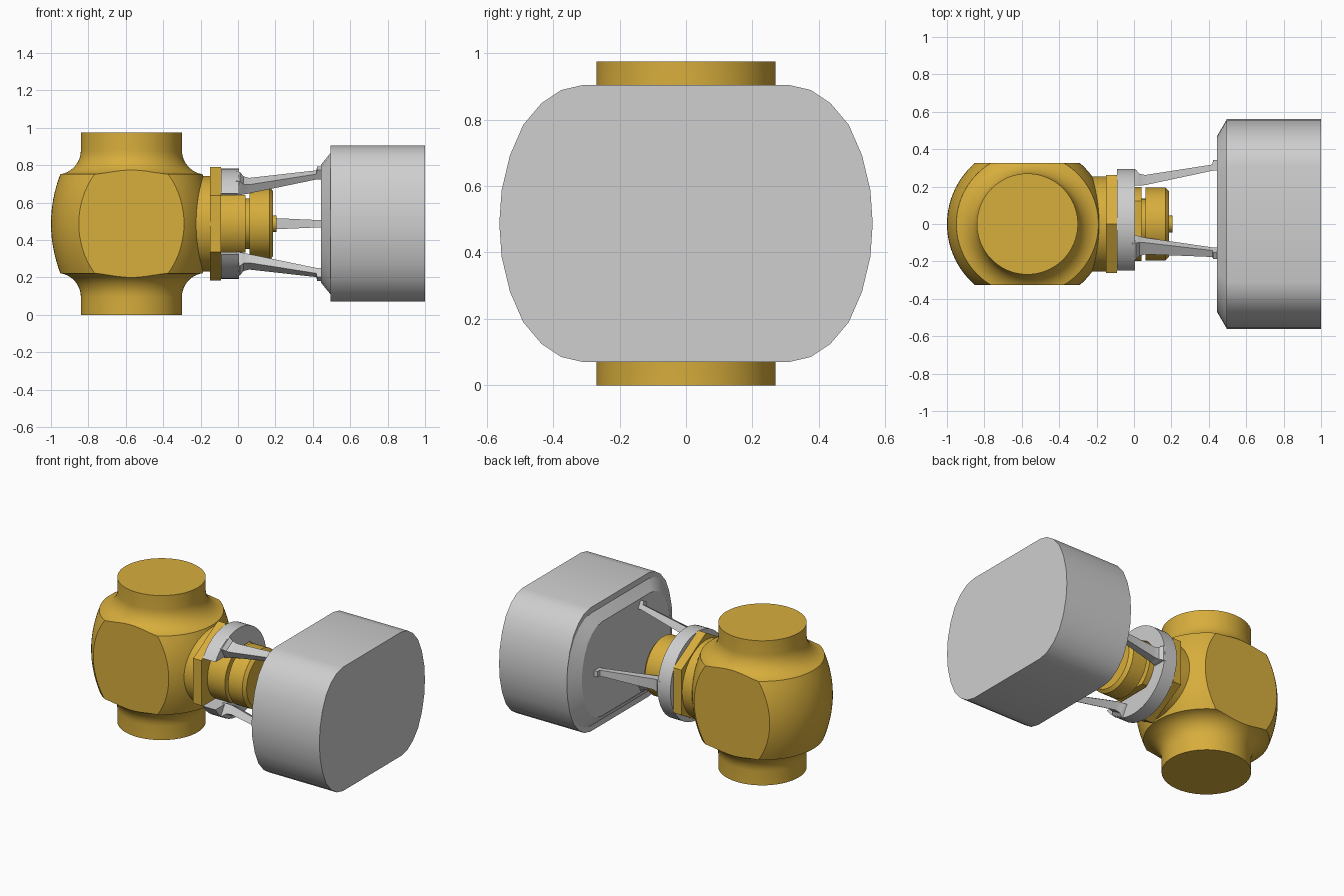
import bpy, bmesh, math
from mathutils import Matrix, Vector

cube = bpy.data.objects.get("Cube")
if cube:
    bpy.data.objects.remove(cube, do_unlink=True)

MID = 0.487      # height of the horizontal axis
BODY_X = -0.57   # centre of the valve body


def material(name, rgb):
    m = bpy.data.materials.new(name)
    m.use_nodes = True
    m.diffuse_color = (*rgb, 1)
    m.node_tree.nodes["Principled BSDF"].inputs["Base Color"].default_value = (*rgb, 1)
    return m


brass = material("brass", (0.68, 0.42, 0.045))
grey = material("light_grey", (0.62, 0.62, 0.62))


def finish(name, bm, mat):
    bmesh.ops.recalc_face_normals(bm, faces=bm.faces)
    mesh = bpy.data.meshes.new(name)
    bm.to_mesh(mesh)
    bm.free()
    mesh.materials.append(mat)
    ob = bpy.data.objects.new(name, mesh)
    bpy.context.collection.objects.link(ob)
    bpy.ops.object.select_all(action='DESELECT')
    ob.select_set(True)
    bpy.context.view_layer.objects.active = ob
    bpy.ops.object.shade_smooth_by_angle(angle=math.radians(30))
    return ob


def lathe(profile, steps=64):
    """Spin (radius, height) points round z and close on the axis."""
    bm = bmesh.new()
    pts = [(0, profile[0][1])] + list(profile) + [(0, profile[-1][1])]
    vs = [bm.verts.new((r, 0, h)) for r, h in pts]
    es = [bm.edges.new(p) for p in zip(vs, vs[1:])]
    bmesh.ops.spin(bm, geom=vs + es, cent=(0, 0, 0), axis=(0, 0, 1),
                   angle=math.tau, steps=steps)
    bmesh.ops.remove_doubles(bm, verts=bm.verts, dist=1e-4)
    return bm


def slice_off(bm, co, no):
    """Cut away everything beyond a plane and cap the opening."""
    bmesh.ops.bisect_plane(bm, geom=bm.verts[:] + bm.edges[:] + bm.faces[:],
                           plane_co=co, plane_no=no, clear_outer=True)
    bmesh.ops.holes_fill(bm, edges=[e for e in bm.edges if e.is_boundary])


def along_x(bm):
    """Lay a z-axis shape along the horizontal axis."""
    turn = Matrix.Rotation(math.pi / 2, 4, 'Y')
    bmesh.ops.transform(bm, verts=bm.verts, matrix=Matrix.Translation((0, 0, MID)) @ turn)
    return bm


def loft(sections):
    """Join matching closed outlines of 3D points and cap both ends."""
    bm = bmesh.new()
    rings = [[bm.verts.new(p) for p in s] for s in sections]
    for a, b in zip(rings, rings[1:]):
        for i in range(len(a)):
            j = (i + 1) % len(a)
            bm.faces.new((a[i], a[j], b[j], b[i]))
    bm.faces.new(rings[0])
    bm.faces.new(rings[-1])
    return bm


def outline(pts, x, sy=1, sz=1):
    return [(x, y * sy, MID + z * sz) for y, z in pts]


def arc(r, a0, a1, n):
    angles = [math.radians(a0 + (a1 - a0) * i / n) for i in range(n + 1)]
    return [(r * math.cos(a), r * math.sin(a)) for a in angles]


# Valve body: bulging barrel, concave fillets and pipe necks, flat front and back
upper = [(0.38 + 0.05 * (1 - (i / 8) ** 2), 0.265 * i / 8) for i in range(9)]
upper += [(0.40 + r, 0.393 + h) for r, h in arc(0.13, 261, 180, 10)]
upper += [(0.27, MID)]
profile = [(r, -h) for r, h in reversed(upper[1:])] + upper
body = lathe(profile, 96)
for side in (-1, 1):
    slice_off(body, (0, 0.325 * side, 0), (0, side, 0))
bmesh.ops.translate(body, verts=body.verts, vec=(BODY_X, 0, MID))
finish("valve_body", body, brass)

# Boss and hexagonal collar
finish("body_boss", along_x(lathe([(0.255, -0.4), (0.255, -0.145)])), brass)
hexagon = arc(0.303, 30, 330, 5)
hexagon = [(y, z) for y, z in hexagon]
finish("hex_collar", loft([outline(hexagon, -0.15), outline(hexagon, -0.09)]), brass)

# Neck with flats above and below, then the grooved gland and stem
neck = along_x(lathe([(0.197, -0.1), (0.197, 0.04)]))
for side in (-1, 1):
    slice_off(neck, (0, 0, MID + 0.153 * side), (0, 0, side))
finish("neck", neck, brass)
gland = [(0.135, 0.03), (0.135, 0.062), (0.195, 0.062), (0.195, 0.168), (0.175, 0.187)]
finish("gland", along_x(lathe(gland)), brass)
finish("stem", along_x(lathe([(0.045, 0.18), (0.045, 0.205)], 32)), brass)

# Fork ring, open toward the front
c_shape = arc(0.295, -147, 147, 48) + arc(0.2, 53, -53, 18)
finish("fork_ring", loft([outline(c_shape, -0.09), outline(c_shape, 0.005)]), grey)

# Three arms: (x, inner radius, outer radius, half width)
stations = [(-0.01, 0.205, 0.293, 0.05), (0.01, 0.205, 0.29, 0.05),
            (0.03, 0.205, 0.268, 0.042), (0.06, 0.208, 0.262, 0.036),
            (0.42, 0.285, 0.318, 0.02), (0.422, 0.285, 0.342, 0.02),
            (0.455, 0.285, 0.342, 0.02)]
for name, angle in (("back_arm", 0), ("upper_arm", 120), ("lower_arm", 240)):
    arm = loft([[(x, a, -w), (x, b, -w), (x, b, w), (x, a, w)] for x, a, b, w in stations])
    place = Matrix.Translation((0, 0, MID)) @ Matrix.Rotation(math.radians(angle), 4, 'X')
    bmesh.ops.transform(arm, verts=arm.verts, matrix=place)
    finish(name, arm, grey)

# Actuator housing with bowed sides, and its bevelled mounting plate
quarter = [(0.562, 0), (0.555, 0.10), (0.53, 0.205), (0.49, 0.297),
           (0.435, 0.362), (0.375, 0.402), (0.31, 0.417)]
half = quarter + [(-y, z) for y, z in reversed(quarter)]
shell = half + [(y, -z) for y, z in reversed(half[1:-1])]
finish("actuator_housing", loft([outline(shell, 0.495), outline(shell, 1.0)]), grey)
finish("mounting_plate", loft([outline(shell, 0.445, 0.84, 0.76),
                               outline(shell, 0.496, 0.995, 0.91)]), grey)
